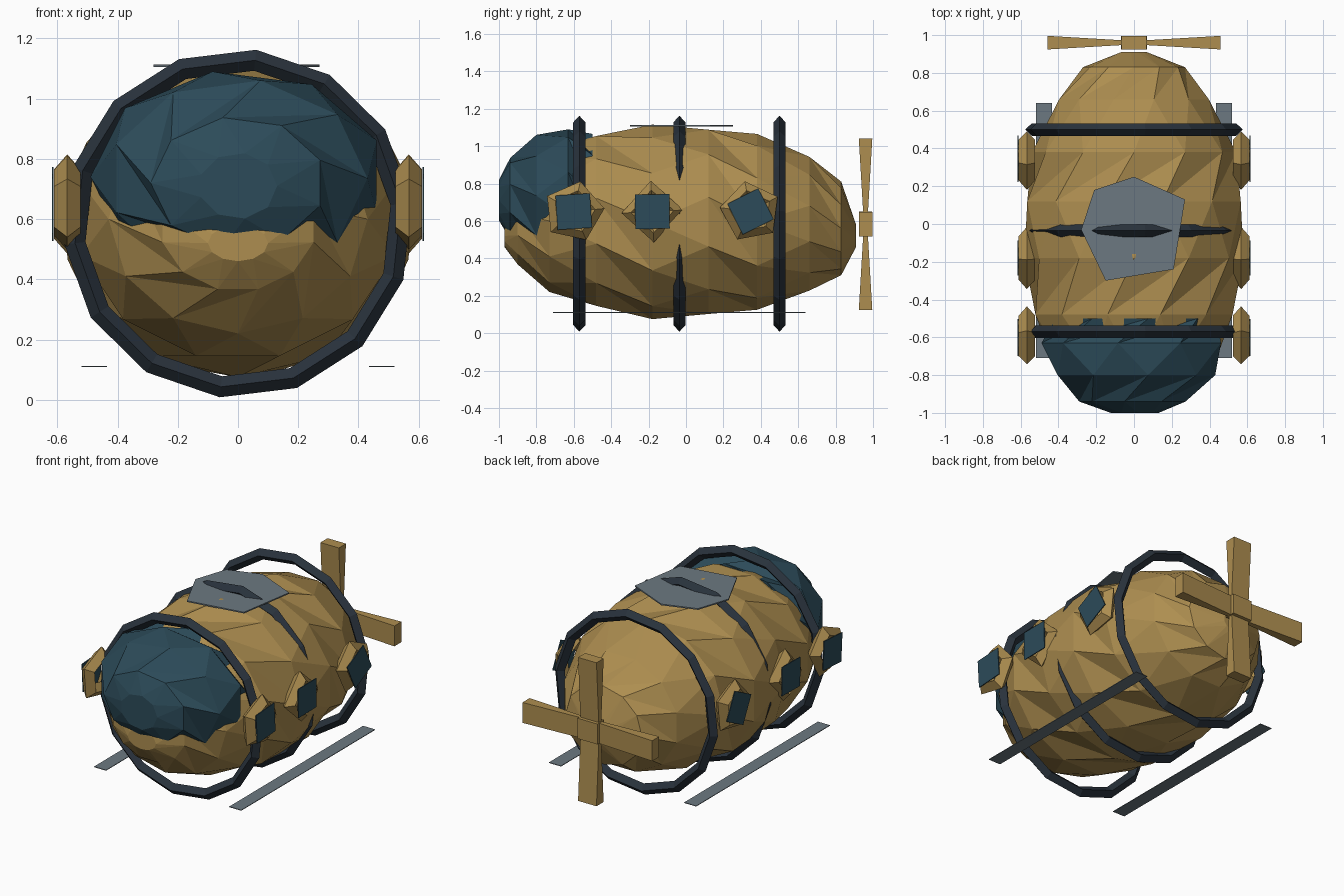
import bpy, bmesh, math
from mathutils import Vector

if "Cube" in bpy.data.objects:
    bpy.data.objects.remove(bpy.data.objects["Cube"])


def material(name, rgb):
    m = bpy.data.materials.new(name)
    m.diffuse_color = (*rgb, 1)
    m.use_nodes = True
    m.node_tree.nodes["Principled BSDF"].inputs["Base Color"].default_value = m.diffuse_color
    return m


BRASS = material("brass", (0.42, 0.27, 0.08))
GLASS = material("dark_glass", (0.025, 0.07, 0.10))
IRON = material("dark_iron", (0.022, 0.032, 0.045))
STEEL = material("steel", (0.15, 0.19, 0.22))


def finish(name, bm, mat):
    bmesh.ops.recalc_face_normals(bm, faces=bm.faces)
    me = bpy.data.meshes.new(name)
    bm.to_mesh(me)
    bm.free()
    me.materials.append(mat)
    ob = bpy.data.objects.new(name, me)
    bpy.context.collection.objects.link(ob)
    return ob


def loft_y(name, rings, sides, mat, twist=0.0):
    """Rings of (y, centre z, x radius, z radius) skinned along y."""
    bm = bmesh.new()
    loops = []
    for i, (y, cz, rx, rz) in enumerate(rings):
        off = twist * (i % 2)
        angs = [2 * math.pi * (k + off) / sides for k in range(sides)]
        loops.append([bm.verts.new((rx * math.cos(a), y, cz + rz * math.sin(a))) for a in angs])
    for a, b in zip(loops, loops[1:]):
        for k in range(sides):
            n = (k + 1) % sides
            if twist:
                bm.faces.new((a[k], a[n], b[k]))
                bm.faces.new((a[n], b[n], b[k]))
            else:
                bm.faces.new((a[k], a[n], b[n], b[k]))
    bm.faces.new(loops[0])
    bm.faces.new(loops[-1])
    return finish(name, bm, mat)


def torus(name, centre, axis, major, minor_r, minor_a, n, m, mat, phase=0.0):
    """Low-poly ring around the x or y axis."""
    bm = bmesh.new()
    grid = []
    for i in range(n):
        a = phase + 2 * math.pi * i / n
        row = []
        for j in range(m):
            b = 2 * math.pi * j / m
            r, h = major + minor_r * math.cos(b), minor_a * math.sin(b)
            u, w = r * math.cos(a), r * math.sin(a)
            p = (h, u, w) if axis == 'x' else (u, h, w)
            row.append(bm.verts.new(Vector(centre) + Vector(p)))
        grid.append(row)
    for i in range(n):
        for j in range(m):
            bm.faces.new((grid[i][j], grid[(i + 1) % n][j],
                          grid[(i + 1) % n][(j + 1) % m], grid[i][(j + 1) % m]))
    return finish(name, bm, mat)


def plate(name, pts, thick, mat):
    """Thin sheet: outline extruded along the thick vector."""
    bm = bmesh.new()
    f = bm.faces.new([bm.verts.new(p) for p in pts])
    new = bmesh.ops.extrude_face_region(bm, geom=[f])['geom']
    bmesh.ops.translate(bm, vec=thick, verts=[v for v in new if isinstance(v, bmesh.types.BMVert)])
    if not f.is_valid or len(bm.faces) < len(pts) + 2:
        bm.faces.new([v for v in bm.verts][:len(pts)])
    return finish(name, bm, mat)


# hull
loft_y("hull", [(-0.97, 0.52, 0.10, 0.06), (-0.90, 0.58, 0.26, 0.22),
                (-0.73, 0.60, 0.43, 0.38), (-0.48, 0.60, 0.54, 0.47),
                (-0.18, 0.595, 0.58, 0.52), (0.12, 0.595, 0.585, 0.51),
                (0.38, 0.595, 0.54, 0.47), (0.66, 0.585, 0.41, 0.37),
                (0.83, 0.56, 0.27, 0.25), (0.91, 0.52, 0.07, 0.06)], 12, BRASS, 0.5)

# glass nose dome
loft_y("nose_dome", [(-1.0, 0.71, 0.13, 0.11), (-0.94, 0.72, 0.29, 0.22),
                     (-0.80, 0.735, 0.43, 0.33), (-0.63, 0.74, 0.49, 0.355),
                     (-0.50, 0.74, 0.44, 0.33)], 9, GLASS, 0.5)

# hoops around the hull
for label, y in (("front", -0.57), ("middle", -0.035), ("rear", 0.50)):
    torus(label + "_hoop", (0, y, 0.585), 'y', 0.545, 0.035, 0.033, 14, 4, IRON, 0.12)

# portholes on both sides
for side, s in (("right", 1), ("left", -1)):
    for i, (y, n, ph) in enumerate(((-0.60, 5, 0.1), (-0.18, 4, 0.05), (0.345, 5, 0.5))):
        torus(f"{side}_porthole_frame_{i}", (s * 0.567, y, 0.65), 'x',
              0.115, 0.05, 0.044, n, 4, BRASS, ph)
        angs = [ph + 0.75 + math.pi * k / 2 for k in range(4)]
        plate(f"{side}_porthole_glass_{i}",
              [(s * 0.612, y + 0.13 * math.cos(a), 0.65 + 0.13 * math.sin(a)) for a in angs],
              (s * 0.005, 0, 0), GLASS)
    # landing skid
    plate(side + "_skid", [(s * 0.435, -0.71, 0.108), (s * 0.52, -0.71, 0.108),
                           (s * 0.52, 0.64, 0.108), (s * 0.435, 0.64, 0.108)],
          (0, 0, 0.004), STEEL)

# top hatch
plate("top_hatch", [(0, 0.25, 1.105), (0.27, 0.13, 1.105), (0.21, -0.24, 1.105),
                    (-0.15, -0.30, 1.105), (-0.28, -0.03, 1.105), (-0.21, 0.18, 1.105)],
      (0, 0, 0.008), STEEL)

# propeller hub and four flared blades
plate("propeller_hub", [(-0.07, 0.925, 0.52), (0.07, 0.925, 0.52),
                        (0.07, 0.925, 0.65), (-0.07, 0.925, 0.65)], (0, 0.07, 0), BRASS)
for i in range(4):
    c, s = round(math.cos(i * math.pi / 2)), round(math.sin(i * math.pi / 2))
    bm = bmesh.new()
    ends = []
    for r, w, t in ((0.05, 0.065, 0.012), (0.458, 0.065, 0.036)):
        ends.append([bm.verts.new((r * c - u * s, 0.96 + v, 0.582 + r * s + u * c))
                     for u, v in ((-w, -t), (w, -t), (w, t), (-w, t))])
    for k in range(4):
        n = (k + 1) % 4
        bm.faces.new((ends[0][k], ends[0][n], ends[1][n], ends[1][k]))
    bm.faces.new(ends[0])
    bm.faces.new(ends[1])
    finish(f"propeller_blade_{i}", bm, BRASS)
